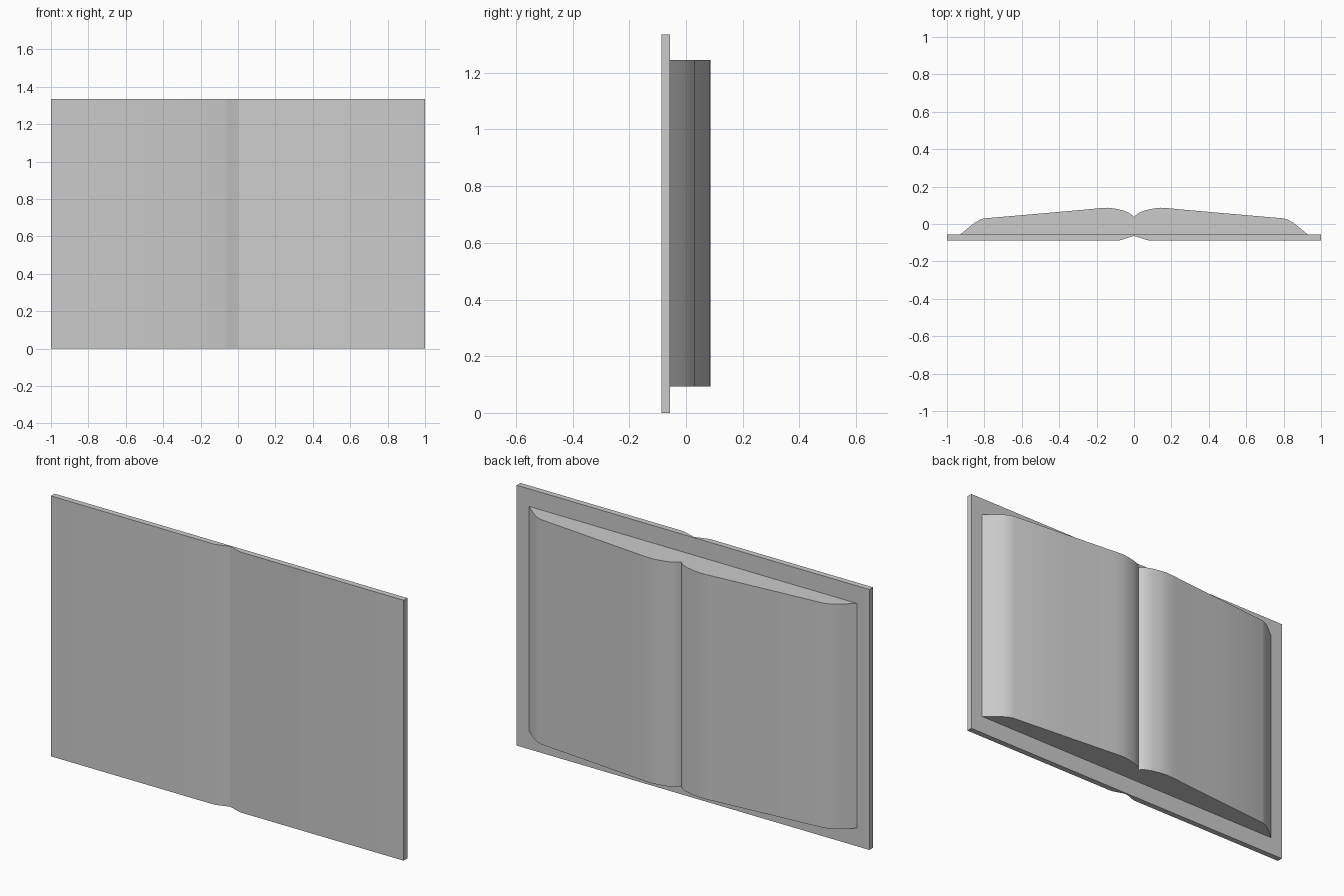
import bpy, bmesh

if "Cube" in bpy.data.objects:
    bpy.data.objects.remove(bpy.data.objects["Cube"])

def prism(name, outline, z0, z1, angle=0.5):
    """Extrude a closed plan outline (x, y) upward from z0 to z1."""
    bm = bmesh.new()
    face = bm.faces.new([bm.verts.new((x, y, z0)) for x, y in outline])
    top = bmesh.ops.extrude_face_region(bm, geom=[face])
    verts = [g for g in top["geom"] if isinstance(g, bmesh.types.BMVert)]
    bmesh.ops.translate(bm, vec=(0, 0, z1 - z0), verts=verts)
    bmesh.ops.recalc_face_normals(bm, faces=bm.faces)
    mesh = bpy.data.meshes.new(name)
    bm.to_mesh(mesh)
    bm.free()
    ob = bpy.data.objects.new(name, mesh)
    bpy.context.collection.objects.link(ob)
    bpy.ops.object.select_all(action='DESELECT')
    ob.select_set(True)
    bpy.context.view_layer.objects.active = ob
    bpy.ops.object.shade_smooth_by_angle(angle=angle)
    return ob

def mirrored(half):
    """Complete a right-hand profile ending on x = 0."""
    return half + [(-x, y) for x, y in reversed(half) if x > 0]

# Cover: flat boards with a shallow groove along the spine
groove = [(1, -0.087), (0.075, -0.087), (0.05, -0.080), (0.025, -0.071), (0, -0.064)]
prism("cover", mirrored([(1, -0.057)] + groove), 0, 1.335)

# Page block: fanned fore-edge, gently rising pages, rolled into the gutter
pages = [(0.93, -0.057), (0.88, -0.015), (0.85, 0.008), (0.825, 0.022), (0.80, 0.030),
         (0.50, 0.056), (0.25, 0.078), (0.19, 0.084), (0.14, 0.087), (0.10, 0.082),
         (0.06, 0.073), (0.03, 0.062), (0.01, 0.048), (0, 0.036)]
prism("pages", mirrored(pages), 0.093, 1.245)
